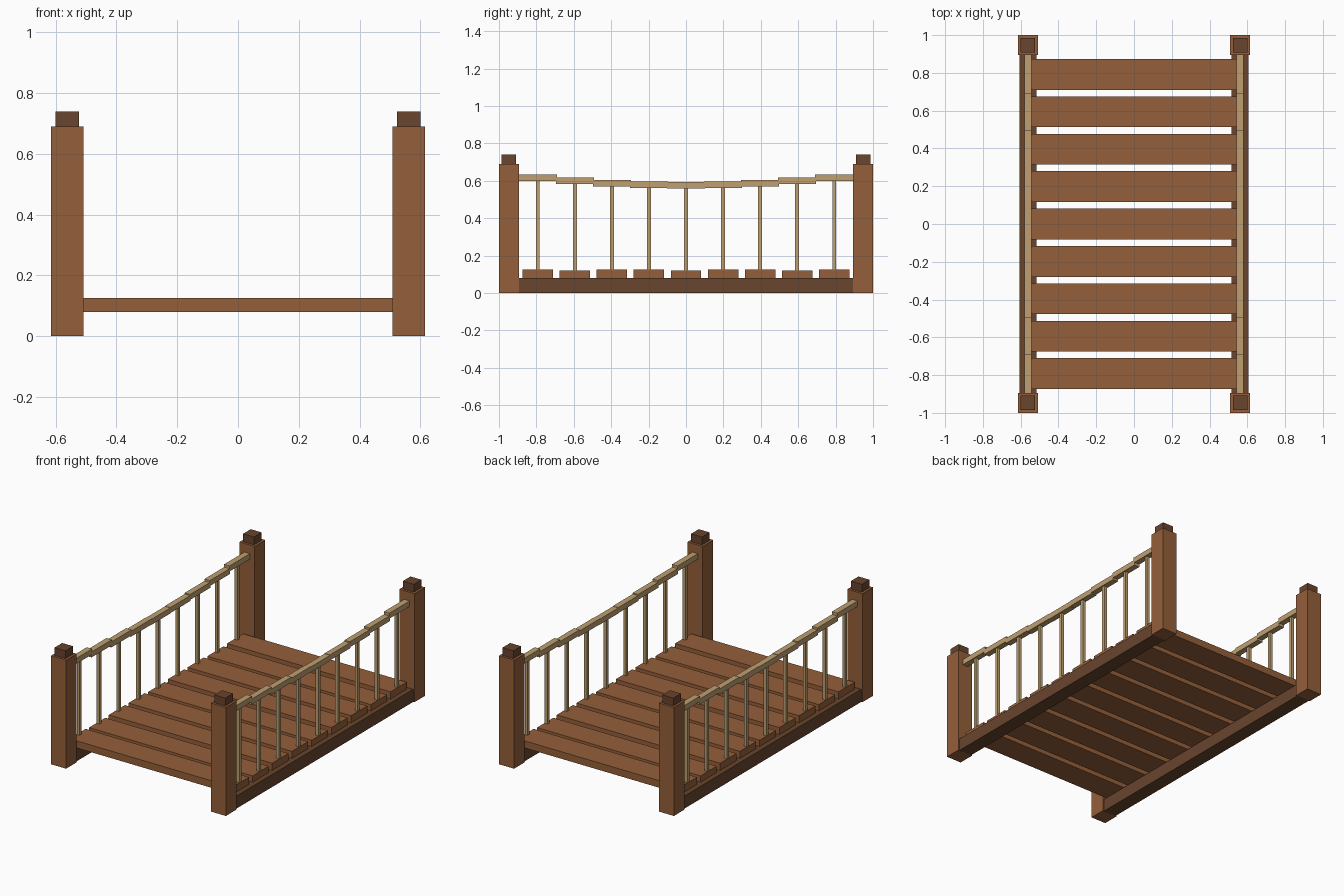
import bpy

cube = bpy.data.objects.get("Cube")
if cube:
    bpy.data.objects.remove(cube, do_unlink=True)


def material(name, colour):
    m = bpy.data.materials.new(name)
    m.use_nodes = True
    m.diffuse_color = (*colour, 1)
    m.node_tree.nodes["Principled BSDF"].inputs["Base Color"].default_value = (*colour, 1)
    return m


wood = material("brown wood", (0.30, 0.115, 0.043))
dark = material("dark wood", (0.14, 0.058, 0.026))
rope = material("tan rope", (0.52, 0.35, 0.165))


def box(name, centre, size, mat):
    """Axis-aligned box with flat faces."""
    bpy.ops.mesh.primitive_cube_add(size=1, location=centre)
    ob = bpy.context.object
    ob.name = name
    ob.scale = size
    bpy.ops.object.transform_apply(location=False, rotation=False, scale=True)
    ob.data.materials.append(mat)
    return ob


SIDE_X = 0.562      # centre line of posts, beams and rails
POST = 0.106        # post thickness
POST_Y = 1 - POST / 2
PITCH = 0.198       # spacing of planks and balusters
RAIL_H = 0.035
BEAM_TOP = 0.08

# Deck planks, every third one slightly thinner
for i in range(-4, 5):
    thick = 0.04 if i % 3 == 0 else 0.045
    box("deck_plank", (0, i * PITCH, BEAM_TOP + thick / 2), (1.15, 0.163, thick), wood)

for side, sx in (("left", 1), ("right", -1)):
    x = sx * SIDE_X
    # Long beam carrying the planks
    box(side + "_beam", (x, 0, BEAM_TOP / 2), (0.09, 1.80, BEAM_TOP), dark)

    # Corner posts with caps
    for end, sy in (("front", -1), ("back", 1)):
        y = sy * POST_Y
        box(f"{side}_{end}_post", (x, y, 0.345), (POST, POST, 0.69), wood)
        box(f"{side}_{end}_post_cap", (x, y, 0.715), (0.077, 0.077, 0.05), dark)

    # Sagging handrail in stepped segments, each on a baluster
    for i in range(-4, 5):
        y = i * PITCH
        z = 0.577 + 0.0025 * i * i
        box(side + "_rail_segment", (x, y, z), (0.038, 0.204, RAIL_H), rope)
        low, high = BEAM_TOP + 0.03, z - RAIL_H / 4
        box(side + "_baluster", (x, y, (low + high) / 2), (0.02, 0.02, high - low), rope)
